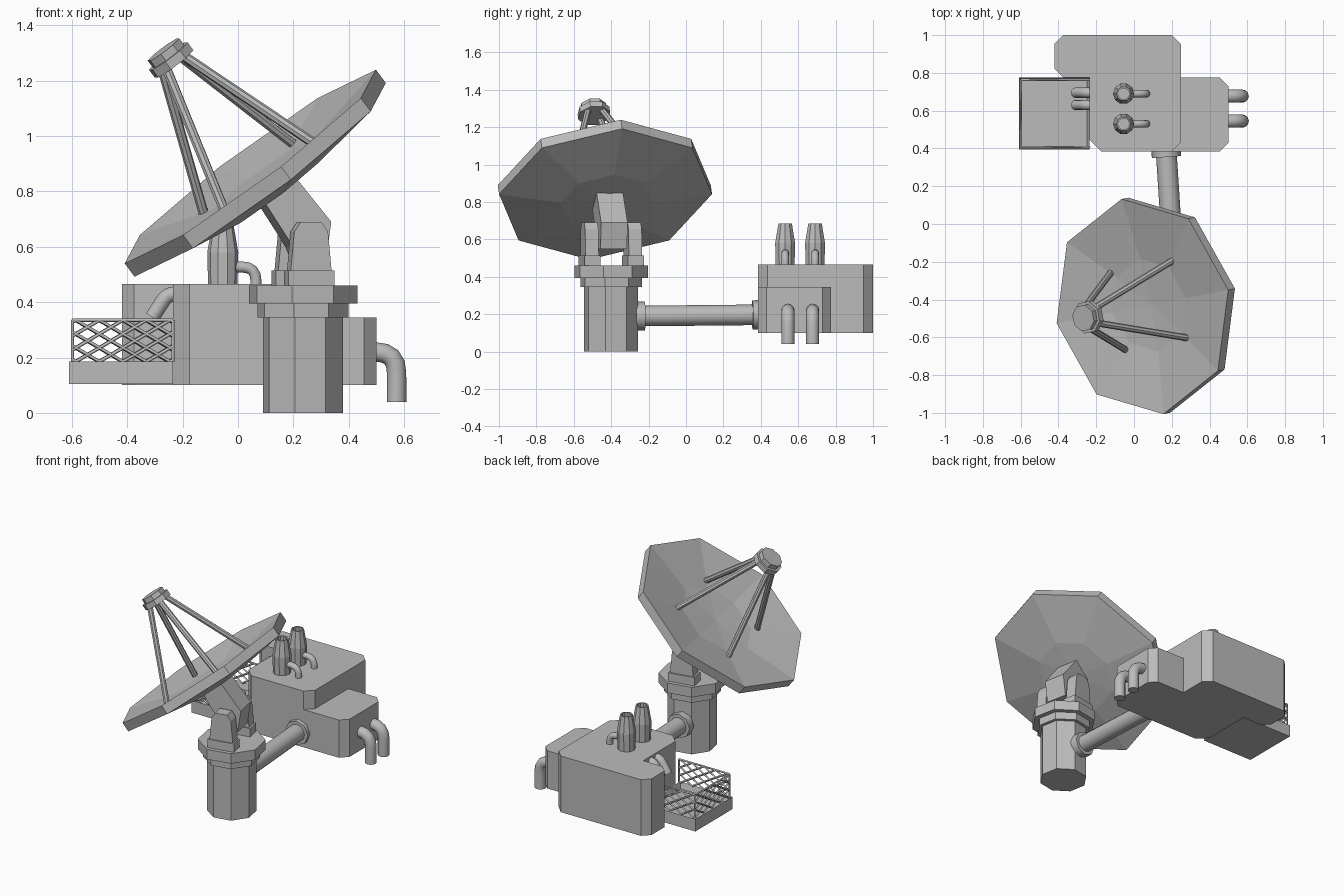
import bpy, bmesh
from math import radians, cos, sin, pi
from mathutils import Matrix, Vector

cube = bpy.data.objects.get("Cube")
if cube:
    bpy.data.objects.remove(cube, do_unlink=True)

GREY = (0.5, 0.5, 0.5, 1)
grey = bpy.data.materials.new("plain_grey")
grey.use_nodes = True
grey.diffuse_color = GREY
grey.node_tree.nodes["Principled BSDF"].inputs["Base Color"].default_value = GREY


def add(name, mesh, smooth=False):
    mesh.materials.clear()
    mesh.materials.append(grey)
    if smooth:
        mesh.shade_smooth()
        mesh.set_sharp_from_angle(angle=radians(40))
    obj = bpy.data.objects.new(name, mesh)
    bpy.context.scene.collection.objects.link(obj)
    return obj


def finish(name, bm, matrix):
    bmesh.ops.recalc_face_normals(bm, faces=bm.faces)
    bm.transform(matrix)
    mesh = bpy.data.meshes.new(name)
    bm.to_mesh(mesh)
    bm.free()
    return add(name, mesh)


def lathe(name, profile, sides=8, turn=0.0, matrix=Matrix()):
    """Turn (radius, height) pairs round z and cap both ends."""
    bm = bmesh.new()
    rings = []
    for r, z in profile:
        angles = [radians(turn) + 2 * pi * i / sides for i in range(sides)]
        rings.append([bm.verts.new((r * cos(a), r * sin(a), z)) for a in angles])
    for a, b in zip(rings, rings[1:]):
        for i in range(sides):
            j = (i + 1) % sides
            bm.faces.new((a[i], a[j], b[j], b[i]))
    bm.faces.new(rings[0])
    bm.faces.new(rings[-1])
    return finish(name, bm, matrix)


def prism(name, points, low, high, matrix=Matrix()):
    """Extrude an outline from low to high."""
    bm = bmesh.new()
    face = bm.faces.new([bm.verts.new((x, y, low)) for x, y in points])
    new = bmesh.ops.extrude_face_region(bm, geom=[face])["geom"]
    bmesh.ops.translate(bm, vec=(0, 0, high - low),
                        verts=[v for v in new if isinstance(v, bmesh.types.BMVert)])
    return finish(name, bm, matrix)


def tubes(name, paths, radius, res=4, bend=0.0, smooth=True):
    """Round rods along paths, with corners rounded by the bend distance."""
    curve = bpy.data.curves.new(name, "CURVE")
    curve.dimensions = "3D"
    curve.bevel_depth = radius
    curve.bevel_resolution = res
    curve.use_fill_caps = True
    for path in paths:
        pts = [Vector(p) for p in path]
        line = [pts[0]]
        for a, p, b in zip(pts, pts[1:], pts[2:]):
            start = p + (a - p).normalized() * bend
            end = p + (b - p).normalized() * bend
            for t in (0, 0.25, 0.5, 0.75, 1):
                line.append(start * (1 - t) ** 2 + p * 2 * t * (1 - t) + end * t * t)
        line.append(pts[-1])
        spline = curve.splines.new("POLY")
        spline.points.add(len(line) - 1)
        for sp, p in zip(spline.points, line):
            sp.co = (*p, 1)
    temp = bpy.data.objects.new(name + "_path", curve)
    bpy.context.scene.collection.objects.link(temp)
    bpy.context.view_layer.update()
    mesh = bpy.data.meshes.new_from_object(
        temp.evaluated_get(bpy.context.evaluated_depsgraph_get()))
    bpy.data.objects.remove(temp, do_unlink=True)
    return add(name, mesh, smooth)


# Frames: the turned pedestal, its upright side plane, and the tilted dish
base = Matrix.Translation((0.235, -0.4, 0)) @ Matrix.Rotation(radians(11), 4, "Z")
upright = base @ Matrix.Rotation(radians(90), 4, "X")
tilt = base @ Matrix.Translation((-0.194, 0, 0.89)) @ Matrix.Rotation(radians(-37.1), 4, "Y")

# Pedestal with two flanges
lathe("pedestal", [(0.147, 0), (0.147, 0.345), (0.168, 0.345), (0.168, 0.395),
                   (0.2, 0.395), (0.2, 0.46)], turn=22.5, matrix=base)

# Yoke brackets and the arm between them
half = [(0.075, 0.515), (0.062, 0.655), (0.038, 0.69)]
bracket = half + [(-x, z) for x, z in reversed(half)]
foot = [(-0.085, 0.46), (0.085, 0.46), (0.085, 0.515), (-0.085, 0.515)]
for side, name in ((1, "right"), (-1, "left")):
    mid = side * 0.118
    prism("yoke_bracket_" + name, bracket, mid - 0.036, mid + 0.036, upright)
    prism("yoke_foot_" + name, foot, mid - 0.043, mid + 0.043, upright)
arm = [(-0.158, 0.765), (-0.05, 0.6), (-0.03, 0.55), (0.07, 0.55),
       (0.09, 0.69), (-0.04, 0.85)]
prism("dish_arm", arm, -0.072, 0.072, upright)

# Dish, struts and feed
lathe("dish", [(0.004, -0.075), (0.25, -0.06), (0.58, 0), (0.58, -0.06),
               (0.25, -0.12), (0.004, -0.135)], matrix=tilt)
struts = []
for k in range(4):
    a = radians(45 + 90 * k)
    ray = Vector((cos(a), sin(a), 0))
    struts.append([tilt @ (ray * 0.295 + Vector((0, 0, -0.06))),
                   tilt @ (ray * 0.052 + Vector((0, 0, 0.48)))])
tubes("feed_struts", struts, 0.018, res=2)
lathe("feed", [(0.088, 0.465), (0.088, 0.5), (0.072, 0.5), (0.072, 0.53)],
      turn=22.5, matrix=tilt)

# Connecting pipe and its collars
a, b = Vector((0.215, -0.3, 0.19)), Vector((0.17, 0.39, 0.197))
tubes("link_pipe", [[a, b]], 0.055)
step = (b - a).normalized()
tubes("link_collars", [[a + step * 0.03, a + step * 0.08],
                       [b - step * 0.035, b]], 0.078, res=2, smooth=False)

# Building
prism("building", [(-0.375, 1), (0.2, 1), (0.25, 0.95), (0.25, 0.435), (0.2, 0.385),
                   (-0.175, 0.385), (-0.235, 0.445), (-0.235, 0.775),
                   (-0.375, 0.775), (-0.42, 0.82), (-0.42, 0.955)], 0.1, 0.465)
prism("side_wing", [(0.2, 0.385), (0.455, 0.385), (0.5, 0.43), (0.5, 0.73),
                    (0.455, 0.775), (0.2, 0.775)], 0.1, 0.345)

# Chimneys and elbow pipes
for y, name in ((0.53, "front"), (0.69, "back")):
    lathe("chimney_" + name, [(0.053, 0.46), (0.056, 0.58), (0.038, 0.685),
                              (0.03, 0.685), (0.03, 0.6)], sides=10,
          matrix=Matrix.Translation((-0.055, y, 0)))
tubes("roof_elbows", [[(-0.05, y, 0.527), (0.065, y, 0.527), (0.065, y, 0.455)]
                      for y in (0.53, 0.69)], 0.02, bend=0.05)
tubes("wing_elbows", [[(0.48, y, 0.22), (0.573, y, 0.22), (0.573, y, 0.04)]
                      for y in (0.545, 0.677)], 0.035, bend=0.075)
tubes("tray_elbows", [[(-0.21, y, 0.43), (-0.255, y, 0.43), (-0.31, y, 0.345)]
                      for y in (0.63, 0.695)], 0.027, bend=0.03)

# Open tray
X0, X1, Y0, Y1, TOP = -0.61, -0.235, 0.395, 0.775, 0.335
bm = bmesh.new()
bmesh.ops.create_cube(bm, size=1)
bmesh.ops.scale(bm, vec=(X1 - X0, Y1 - Y0, 0.08), verts=bm.verts)
lid = [f for f in bm.faces if f.normal.z > 0.9]
bmesh.ops.inset_region(bm, faces=lid, thickness=0.018)
bmesh.ops.translate(bm, vec=(0, 0, -0.04), verts=lid[0].verts)
finish("tray", bm, Matrix.Translation(((X0 + X1) / 2, (Y0 + Y1) / 2, 0.145)))

# Lattice fence on the open sides of the tray
bars = []
e = 0.012
corners = [Vector((X1, Y0 + e, 0.185)), Vector((X0 + e, Y0 + e, 0.185)),
           Vector((X0 + e, Y1 - e, 0.185)), Vector((X1, Y1 - e, 0.185))]
height = TOP - 0.185
run = 0.255
for p, q in zip(corners, corners[1:]):
    along, length = (q - p).normalized(), (q - p).length
    for i in range(-3, 5):
        c = i * 0.085 + 0.01
        t0, t1 = max(0, -c / run), min(1, (length - c) / run)
        if t1 - t0 < 0.02:
            continue
        for flip in (False, True):
            ends = []
            for t in (t0, t1):
                z = height * (1 - t if flip else t)
                ends.append(p + along * (c + run * t) + Vector((0, 0, z)))
            bars.append(ends)
    rise = Vector((0, 0, height))
    bars += [[p + rise, q + rise], [p, p + rise], [q, q + rise]]
tubes("tray_fence", bars, 0.006, res=0, smooth=False)
